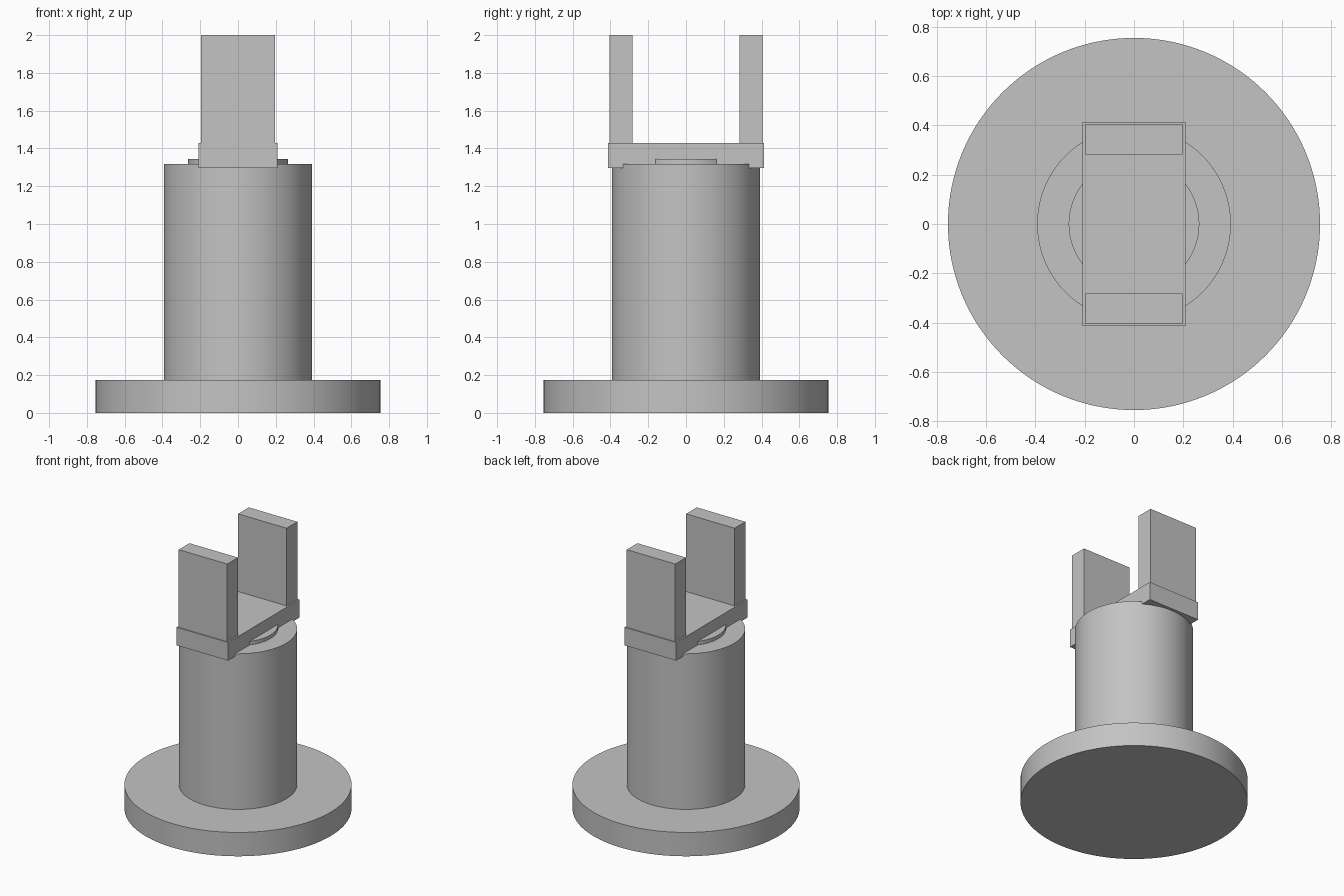
import bpy
import math

old = bpy.data.objects.get("Cube")
if old:
    bpy.data.objects.remove(old, do_unlink=True)

# One plain grey for every part
grey = bpy.data.materials.new("light_grey")
grey.use_nodes = True
colour = (0.55, 0.55, 0.55, 1)
grey.diffuse_color = colour
grey.node_tree.nodes["Principled BSDF"].inputs["Base Color"].default_value = colour


def disc(name, radius, bottom, top):
    bpy.ops.mesh.primitive_cylinder_add(
        vertices=128, radius=radius, depth=top - bottom,
        location=(0, 0, (bottom + top) / 2))
    obj = bpy.context.object
    obj.name = name
    obj.data.materials.append(grey)
    bpy.ops.object.shade_smooth_by_angle(angle=math.radians(30))
    return obj


def box(name, width, y0, y1, bottom, top):
    bpy.ops.mesh.primitive_cube_add(
        size=1, location=(0, (y0 + y1) / 2, (bottom + top) / 2))
    obj = bpy.context.object
    obj.name = name
    obj.scale = (width, y1 - y0, top - bottom)
    bpy.ops.object.transform_apply(location=False, rotation=False, scale=True)
    obj.data.materials.append(grey)
    return obj


# Round base, column and the low hub on its top
disc("base_plate", 0.755, 0, 0.175)
disc("column", 0.393, 0.175, 1.317)
disc("hub", 0.265, 1.317, 1.343)

# Cross bar sunk slightly into the column
box("cross_bar", 0.418, -0.413, 0.413, 1.297, 1.43)

# Upright plates at both ends of the bar
box("front_upright", 0.394, -0.406, -0.282, 1.43, 2)
box("back_upright", 0.394, 0.282, 0.406, 1.43, 2)
